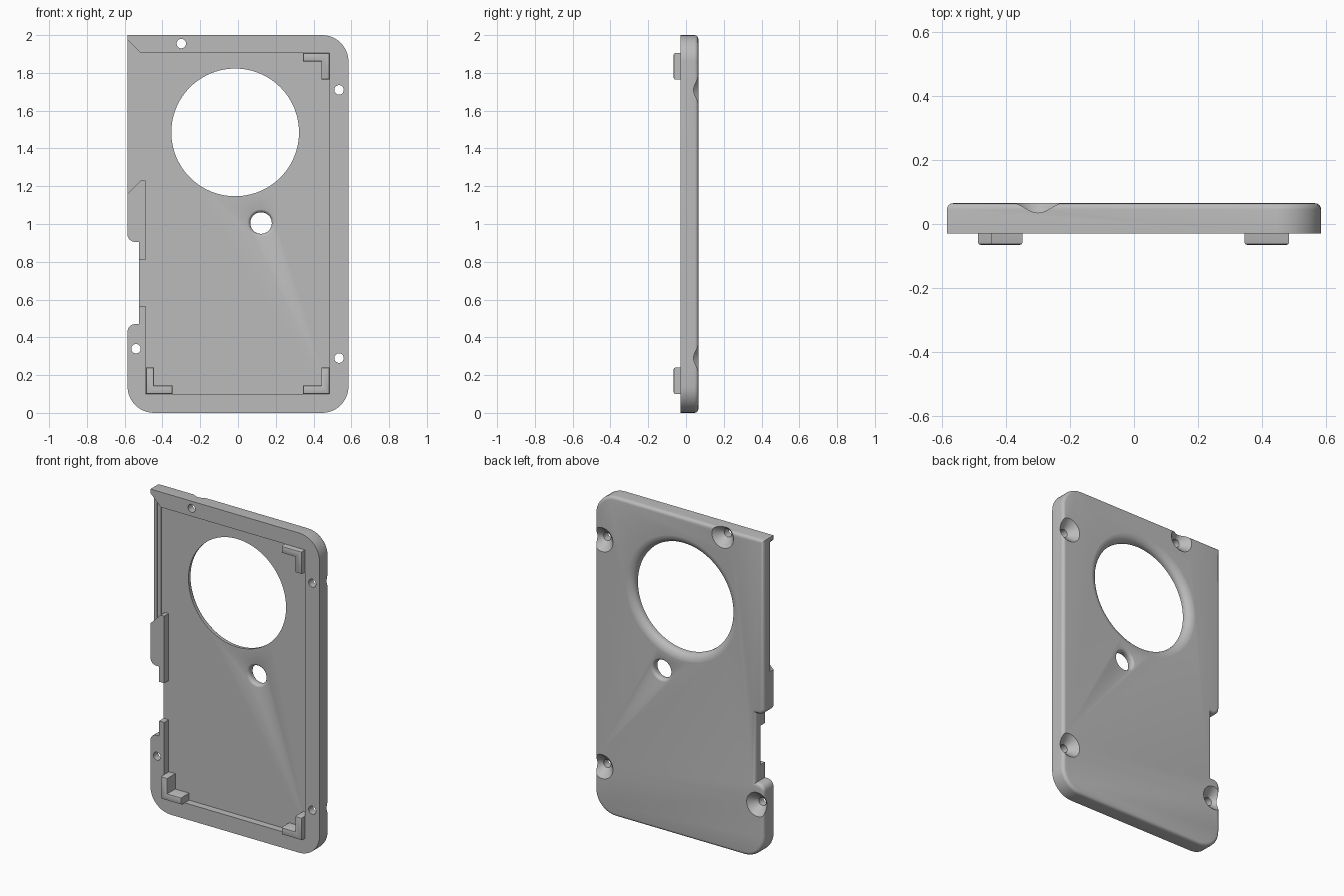
import bpy, bmesh
from math import sin, cos, pi, radians

cube = bpy.data.objects.get("Cube")
if cube:
    bpy.data.objects.remove(cube)

grey = bpy.data.materials.new("grey plastic")
grey.use_nodes = True
GREY = (0.5, 0.5, 0.5, 1)
grey.diffuse_color = GREY
grey.node_tree.nodes["Principled BSDF"].inputs["Base Color"].default_value = GREY

FRONT, FLOOR, BACK = -0.03, 0.014, 0.065
X, TOP = 0.585, 2.0


def finish(bm, name):
    bmesh.ops.recalc_face_normals(bm, faces=bm.faces)
    mesh = bpy.data.meshes.new(name)
    bm.to_mesh(mesh)
    bm.free()
    obj = bpy.data.objects.new(name, mesh)
    obj.data.materials.append(grey)
    bpy.context.collection.objects.link(obj)
    return obj


def arc(cx, cz, r, start, n=10):
    """Quarter circle in the x-z plane, anticlockwise from start degrees."""
    return [(cx + r * cos(radians(start + 90 * i / n)),
             cz + r * sin(radians(start + 90 * i / n))) for i in range(n + 1)]


def prism(name, outline, y0, y1, bevel_y=None, bevel=0.0, segments=4):
    """Extrude an x-z outline along y and round the edges of one end."""
    bm = bmesh.new()
    face = bm.faces.new([bm.verts.new((x, y0, z)) for x, z in outline])
    new = bmesh.ops.extrude_face_region(bm, geom=[face])["geom"]
    for v in new:
        if isinstance(v, bmesh.types.BMVert):
            v.co.y = y1
    if bevel_y is not None:
        edges = [e for e in bm.edges
                 if all(abs(v.co.y - bevel_y) < 1e-5 for v in e.verts)]
        bmesh.ops.bevel(bm, geom=edges, offset=bevel, segments=segments,
                        profile=0.5, affect='EDGES')
    return finish(bm, name)


def lathe(name, x, z, profile, n):
    """Closed body of revolution about a y axis; profile is (radius, y)."""
    bm = bmesh.new()
    rings = [[bm.verts.new((x + r * cos(2 * pi * i / n), y, z + r * sin(2 * pi * i / n)))
              for i in range(n)] for r, y in profile]
    for a, b in zip(rings, rings[1:]):
        for i in range(n):
            j = (i + 1) % n
            bm.faces.new((a[i], a[j], b[j], b[i]))
    bm.faces.new(rings[0])
    bm.faces.new(rings[-1])
    return finish(bm, name)


def flare(r, wide, y0, y1, n=8):
    """Convex fillet opening outwards from radius r between y0 and y1."""
    return [(r + wide * (1 - cos(pi / 2 * i / n)), y0 + (y1 - y0) * sin(pi / 2 * i / n))
            for i in range(n + 1)]


def cut(target, cutter):
    cutter.hide_render = True
    mod = target.modifiers.new("cut", 'BOOLEAN')
    mod.operation, mod.solver, mod.object = 'DIFFERENCE', 'EXACT', cutter
    bpy.ops.object.select_all(action='DESELECT')
    target.select_set(True)
    bpy.context.view_layer.objects.active = target
    bpy.ops.object.modifier_apply(modifier=mod.name)
    bpy.data.objects.remove(cutter)


def smooth(obj):
    bpy.ops.object.select_all(action='DESELECT')
    obj.select_set(True)
    bpy.context.view_layer.objects.active = obj
    bpy.ops.object.shade_smooth_by_angle(angle=radians(32))


# Cover plate with three round corners and a side notch
R, r, NOTCH = 0.14, 0.04, -0.525
outline = (arc(X - R, R, R, -90) + arc(X - R, TOP - R, R, 0)
           + [(-X, TOP)]
           + arc(-X + r, 0.905 + r, r, 180, 6) + [(NOTCH, 0.905), (NOTCH, 0.47)]
           + arc(-X + r, 0.47 - r, r, 90, 6) + arc(-X + R, R, R, 180))
plate = prism("cover_plate", outline, FRONT, BACK, BACK, 0.02)

# Recess in the front, open to the side window and the notch
recess = [(0.485, 0.1), (0.485, 1.905), (-0.515, 1.905), (-0.605, 1.995),
          (-0.605, 1.14), (-0.515, 1.23), (-0.49, 1.23), (-0.49, 0.81),
          (-0.56, 0.81), (-0.56, 0.565), (-0.49, 0.565), (-0.49, 0.1)]
cut(plate, prism("recess_cutter", recess, -0.2, FLOOR))

# Large round opening, flared at the back
big = [(0.338, -0.2)] + flare(0.338, 0.055, 0.025, BACK + 0.0005) + [(0.393, 0.2)]
cut(plate, lathe("large_opening_cutter", -0.015, 1.485, big, 96))

# Small round opening, flared on both faces
front_flare = flare(0.057, 0.02, 0.034, FLOOR - 0.0005)[::-1]
back_flare = flare(0.057, 0.02, 0.045, BACK + 0.0005)
small = [(0.077, -0.2)] + front_flare + back_flare + [(0.077, 0.2)]
cut(plate, lathe("small_opening_cutter", 0.122, 1.005, small, 40))

# Countersunk screw holes
screw = [(0.025, -0.2), (0.025, 0.015), (0.085, 0.075)]
for x, z in [(-0.3, 1.955), (0.535, 1.71), (0.535, 0.29), (-0.54, 0.34)]:
    cut(plate, lathe("screw_hole_cutter", x, z, screw, 32))
smooth(plate)

# Stepped ledge along the side window
for name, inner, y in [("window_ledge", -0.54, 0.010), ("window_lip", -0.565, 0.006)]:
    d = inner + X
    prism(name, [(-X, 1.16), (inner, 1.16 + d), (inner, 1.975 - d), (-X, 1.975)],
          y, FLOOR + 0.01)

# L-shaped corner clips
ARM, W = 0.14, 0.044
shape = [(0, 0), (ARM, 0), (ARM, W), (W, W), (W, ARM), (0, ARM)]
for name, cx, cz, sx, sz in [("upper_left_clip", 0.485, 1.905, -1, -1),
                             ("lower_left_clip", 0.485, 0.1, -1, 1),
                             ("lower_right_clip", -0.488, 0.1, 1, 1)]:
    clip = prism(name, [(cx + sx * a, cz + sz * b) for a, b in shape],
                 FLOOR + 0.005, -0.065, -0.065, 0.008, 2)
    smooth(clip)
